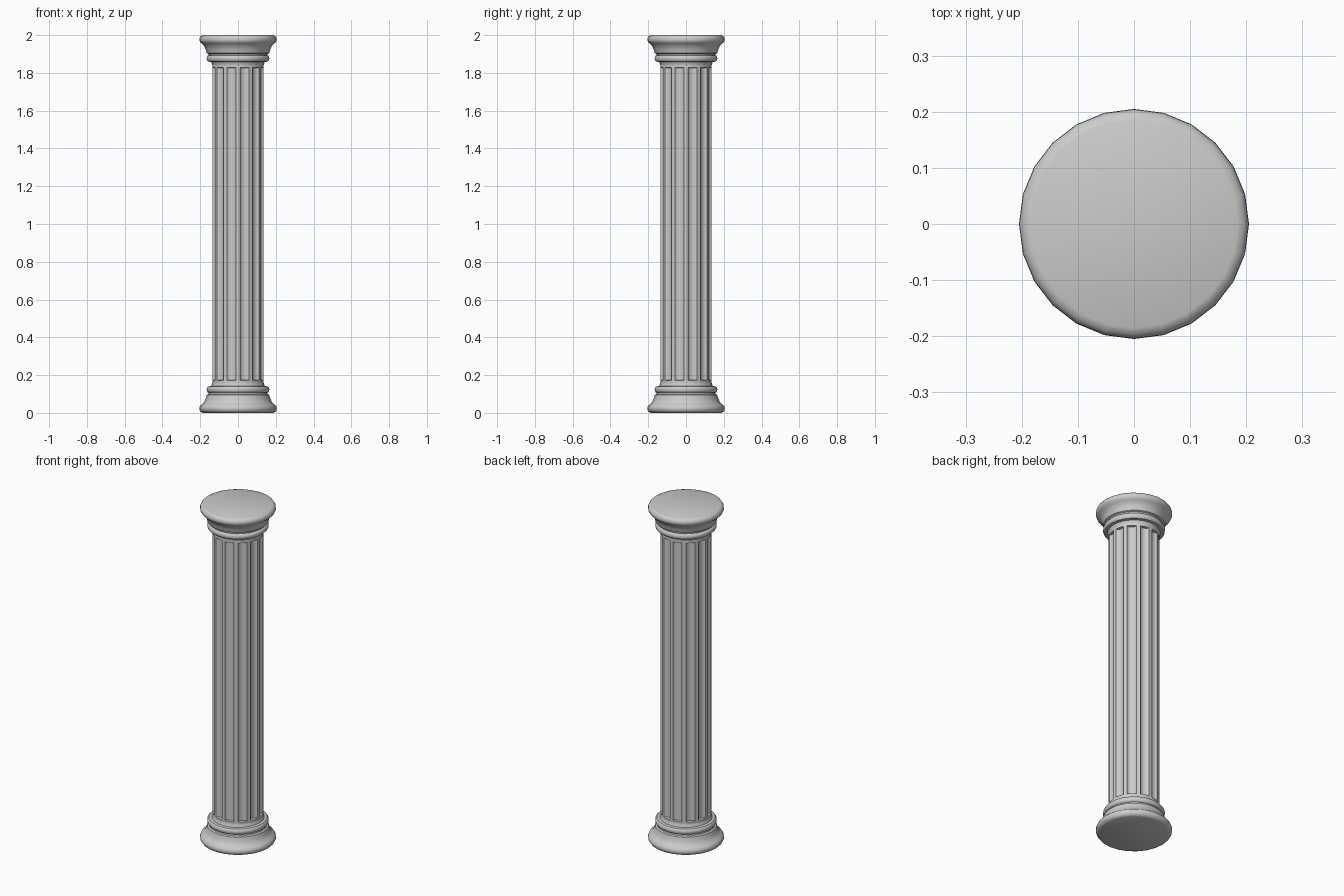
import bpy, bmesh
from math import sin, cos, pi, radians

if "Cube" in bpy.data.objects:
    bpy.data.objects.remove(bpy.data.objects["Cube"])

SIDES = 24
FLUTES = 12


def make_object(name, rings, angle=35):
    """Skin a stack of equal-length rings, cap both ends."""
    bm = bmesh.new()
    loops = [[bm.verts.new(p) for p in ring] for ring in rings]
    n = len(loops[0])
    for a, b in zip(loops, loops[1:]):
        for i in range(n):
            j = (i + 1) % n
            bm.faces.new((a[i], a[j], b[j], b[i]))
    bm.faces.new(loops[0][::-1])
    bm.faces.new(loops[-1])
    bmesh.ops.remove_doubles(bm, verts=bm.verts, dist=1e-5)
    bmesh.ops.recalc_face_normals(bm, faces=bm.faces)
    mesh = bpy.data.meshes.new(name)
    bm.to_mesh(mesh)
    bm.free()
    obj = bpy.data.objects.new(name, mesh)
    bpy.context.collection.objects.link(obj)
    bpy.ops.object.select_all(action='DESELECT')
    obj.select_set(True)
    bpy.context.view_layer.objects.active = obj
    bpy.ops.object.shade_smooth_by_angle(angle=radians(angle))
    return obj


def circle(r, z):
    return [(r * cos(2 * pi * i / SIDES), r * sin(2 * pi * i / SIDES), z)
            for i in range(SIDES)]


# Moulding profile (radius, height), shared by base and capital
profile = [(0.185, 0.0), (0.197, 0.005), (0.204, 0.015), (0.205, 0.027),
           (0.200, 0.038), (0.190, 0.046), (0.179, 0.058), (0.171, 0.075),
           (0.166, 0.095), (0.157, 0.099), (0.155, 0.107), (0.160, 0.109),
           (0.165, 0.116), (0.166, 0.125), (0.164, 0.134), (0.158, 0.140),
           (0.142, 0.142), (0.139, 0.150), (0.136, 0.160)]
make_object("base", [circle(r, z) for r, z in profile])
make_object("capital", [circle(r, 2 - z) for r, z in reversed(profile)])

# Fluted shaft: each 30 degree step is a narrow fillet and a rounded groove
groove = [(-10.5, 0), (-9.2, 0.007), (-5, 0.013), (0, 0.015),
          (5, 0.013), (9.2, 0.007), (10.5, 0)]


def shaft_ring(z, depth):
    pts = []
    for k in range(FLUTES):
        for offset, d in groove:
            a = radians(15 + 30 * k + offset)
            r = 0.136 - d * depth
            pts.append((r * cos(a), r * sin(a), z))
    return pts


make_object("fluted_shaft", [shaft_ring(z, d) for z, d in
            ((0.13, 0), (0.172, 0), (0.174, 1), (1.826, 1), (1.828, 0), (1.87, 0))])
